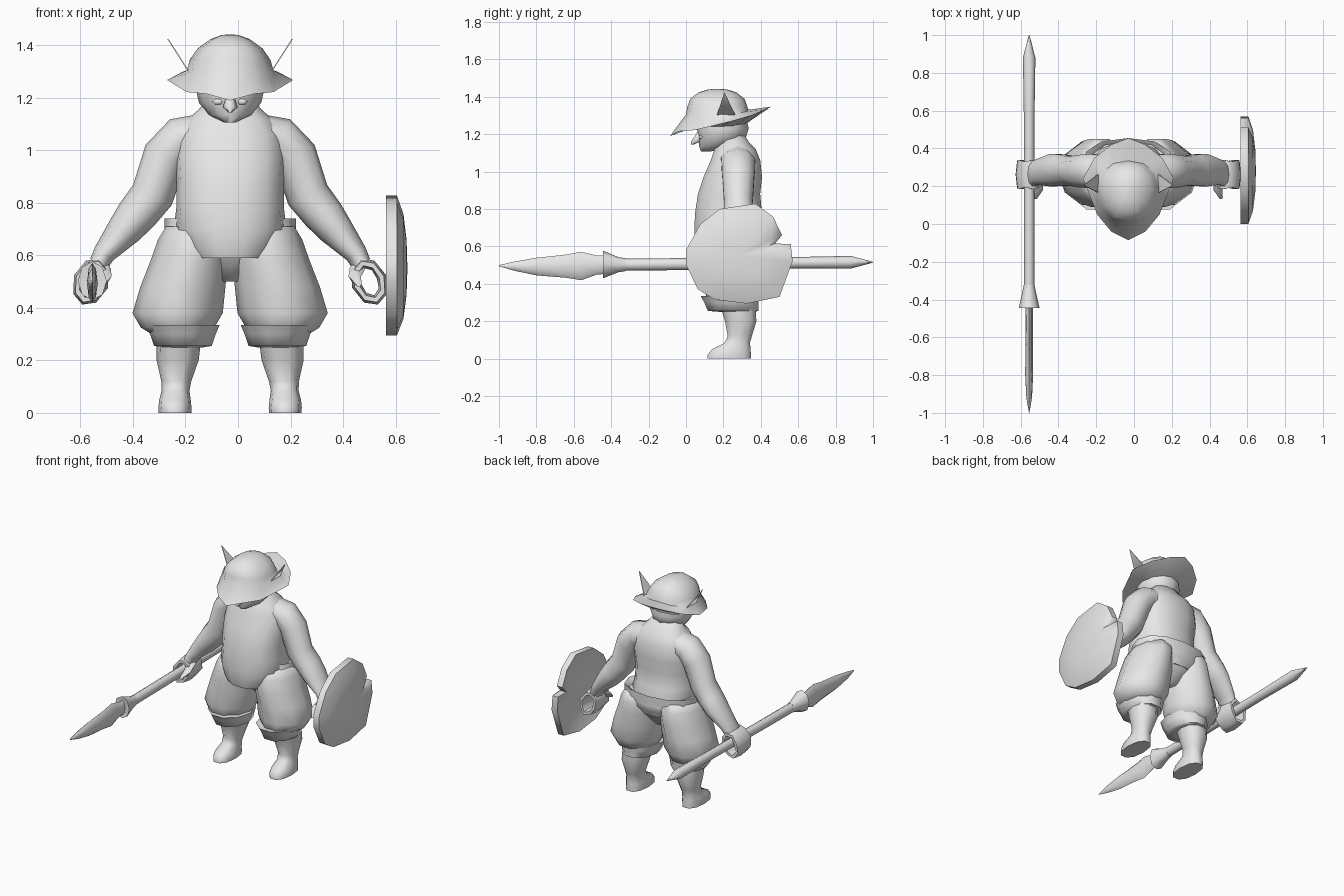
import bpy, bmesh, math
from mathutils import Vector as V

MID = -0.03   # symmetry plane of the figure
grey = bpy.data.materials.new("plain grey")
grey.diffuse_color = (0.8, 0.8, 0.8, 1)


def loft(name, rings, cap=True, closed=False):
    """Skin a list of equal-length point rings."""
    bm = bmesh.new()
    rows = [[bm.verts.new(p) for p in r] for r in rings]
    n = len(rows[0])
    pairs = list(zip(rows, rows[1:]))
    if closed:
        pairs.append((rows[-1], rows[0]))
    for a, b in pairs:
        for i in range(n):
            j = (i + 1) % n
            bm.faces.new((a[i], a[j], b[j], b[i]))
    if cap and not closed:
        bm.faces.new(rows[0])
        bm.faces.new(rows[-1])
    bmesh.ops.recalc_face_normals(bm, faces=bm.faces)
    me = bpy.data.meshes.new(name)
    bm.to_mesh(me)
    bm.free()
    me.materials.append(grey)
    ob = bpy.data.objects.new(name, me)
    bpy.context.collection.objects.link(ob)
    return ob


def oval(c, u, v, n=12, power=1.0):
    """Ring around c spanned by half-axes u and v."""
    c, u, v = V(c), V(u), V(v)
    f = lambda t: math.copysign(abs(t) ** power, t)
    return [c + u * f(math.cos(k)) + v * f(math.sin(k))
            for k in (2 * math.pi * i / n for i in range(n))]


def level(z, x, rx, y0, y1, n=12, power=0.85):
    """Horizontal ring from y0 (front) to y1 (back)."""
    return oval((x, (y0 + y1) / 2, z), (rx, 0, 0), (0, (y1 - y0) / 2, 0), n, power)


def tilted(s, dx, y, z, deg, r, ry, n=10):
    """Ring for a limb, tilted around the y axis, on side s."""
    t = math.radians(deg)
    return oval((MID + s * dx, y, z), (s * r * math.cos(t), 0, r * math.sin(t)), (0, ry, 0), n)


# Torso with belly overhang and neck
loft("torso", [level(z, MID, rx, a, b, 14) for z, rx, a, b in (
    (0.60, 0.12, 0.12, 0.38), (0.59, 0.15, 0.05, 0.42), (0.63, 0.18, 0.04, 0.44),
    (0.70, 0.215, 0.04, 0.445), (0.78, 0.205, 0.045, 0.41), (0.88, 0.205, 0.06, 0.40),
    (0.97, 0.21, 0.09, 0.41), (1.06, 0.20, 0.13, 0.40), (1.12, 0.16, 0.15, 0.375),
    (1.155, 0.12, 0.18, 0.34), (1.20, 0.085, 0.18, 0.31))])

# Trouser seat and flared waistband
loft("trouser_seat", [level(z, MID, rx, a, b) for z, rx, a, b in (
    (0.50, 0.04, 0.22, 0.34), (0.56, 0.12, 0.18, 0.39), (0.64, 0.23, 0.11, 0.45),
    (0.70, 0.24, 0.11, 0.455), (0.72, 0.21, 0.10, 0.44))])
loft("waistband", [level(z, MID, rx, a, b) for z, rx, a, b in (
    (0.68, 0.25, 0.11, 0.455), (0.74, 0.25, 0.14, 0.455),
    (0.73, 0.235, 0.14, 0.44), (0.69, 0.20, 0.12, 0.42))], cap=False)

# Head with pointed chin
loft("head", [level(z, MID, rx, a, b, 12, 1) for z, rx, a, b in (
    (1.107, 0.025, 0.08, 0.13), (1.135, 0.08, 0.07, 0.26), (1.18, 0.118, 0.065, 0.32),
    (1.23, 0.13, 0.06, 0.335), (1.30, 0.12, 0.06, 0.32))])
loft("nose", [level(z, MID, rx, a, b, 6, 1) for z, rx, a, b in (
    (1.145, 0.008, 0.025, 0.045), (1.165, 0.028, 0.025, 0.09),
    (1.19, 0.02, 0.045, 0.09), (1.215, 0.012, 0.06, 0.09))])

# Hat: half outlines mirrored into closed rings
brim = [(0, -0.085, 1.19), (0.09, -0.04, 1.215), (0.165, 0.05, 1.222), (0.24, 0.24, 1.268),
        (0.18, 0.35, 1.30), (0.09, 0.42, 1.33), (0, 0.455, 1.347)]
base = [(0, 0.0, 1.305), (0.09, 0.02, 1.30), (0.145, 0.09, 1.30), (0.165, 0.19, 1.305),
        (0.14, 0.27, 1.31), (0.08, 0.32, 1.32), (0, 0.335, 1.33)]


def hat_ring(half, kx=1, ky=1, z=None):
    full = half + [(-x, y, h) for x, y, h in half[-2:0:-1]]
    return [V((MID + x * kx, 0.17 + (y - 0.17) * ky, h if z is None else z)) for x, y, h in full]


loft("hat", [hat_ring(base, 0.78, 0.78, 1.24), hat_ring(brim), hat_ring(base),
             hat_ring(base, 0.93, 0.96, 1.345), hat_ring(base, 0.75, 0.87, 1.388),
             hat_ring(base, 0.45, 0.6, 1.424), hat_ring(base, 0.2, 0.3, 1.439),
             hat_ring(base, 0.03, 0.05, 1.442)])

for s, side in ((-1, "right"), (1, "left")):
    # Pointed fin beside the hat
    loft(side + "_hat_fin", [[V((MID + s * (x + o), y, z)) for x, y, z in (
        (0.155, 0.165, 1.30), (0.155, 0.265, 1.30), (0.235, 0.205, 1.425))] for o in (0, 0.005)])

    # Eye bump
    loft(side + "_eye", [oval((MID + s * 0.045, y, 1.185), (r, 0, 0), (0, 0, r * 0.6), 6)
                         for y, r in ((0.10, 0.026), (0.075, 0.02), (0.07, 0.008))])

    # Arm
    loft(side + "_arm", [tilted(s, *a) for a in (
        (0.08, 0.27, 1.07, 90, 0.075, 0.09), (0.19, 0.28, 1.045, 62, 0.083, 0.095),
        (0.248, 0.28, 0.975, 32, 0.087, 0.09), (0.296, 0.28, 0.83, 28, 0.083, 0.08),
        (0.355, 0.285, 0.755, 33, 0.078, 0.088), (0.403, 0.285, 0.695, 35, 0.067, 0.09),
        (0.480, 0.275, 0.607, 38, 0.043, 0.07), (0.502, 0.265, 0.565, 35, 0.038, 0.07))])

    # Curled hand: a wide, slanted loop with a hole for a grip, and a thumb
    loop = []
    for i in range(8):
        t = math.pi * i / 4
        p, q = 0.074 * math.cos(t), 0.050 * math.sin(t)   # along and across the hand
        dx, dz = 0.35 * p + 0.94 * q, -0.94 * p + 0.35 * q
        loop.append(tilted(s, 0.53 + dx, 0.262, 0.50 + dz, math.degrees(math.atan2(dz, dx)),
                           0.019, 0.09 - 0.012 * (i % 2), 6))
    loft(side + "_hand", loop, closed=True)
    loft(side + "_thumb", [oval((MID + s * x, y, z), (r, 0, 0), (0, 0.01, r), 6) for x, y, z, r in (
        (0.485, 0.24, 0.55, 0.03), (0.475, 0.18, 0.52, 0.024), (0.49, 0.14, 0.49, 0.01))])

    # Baggy trouser leg
    loft(side + "_trouser_leg", [level(z, MID + s * dx, rx, a, b, 10, 1.08)
                                 for z, dx, rx, a, b in (
        (0.71, 0.135, 0.11, 0.11, 0.44), (0.66, 0.14, 0.135, 0.09, 0.46),
        (0.58, 0.155, 0.148, 0.08, 0.46), (0.48, 0.18, 0.162, 0.09, 0.455),
        (0.38, 0.20, 0.172, 0.09, 0.445), (0.325, 0.20, 0.14, 0.10, 0.42),
        (0.30, 0.20, 0.10, 0.13, 0.37))])

    # Boot cuff, calf and foot
    loft(side + "_boot_cuff", [level(z, MID + s * 0.18, rx, a, b, 10, 1) for z, rx, a, b in (
        (0.335, 0.14, 0.07, 0.40), (0.30, 0.125, 0.09, 0.395),
        (0.255, 0.11, 0.11, 0.395), (0.25, 0.08, 0.17, 0.37))])
    loft(side + "_boot", [level(z, MID + s * dx, rx, a, b, 10, 0.85) for z, dx, rx, a, b in (
        (0.28, 0.195, 0.085, 0.18, 0.375), (0.20, 0.20, 0.08, 0.205, 0.38),
        (0.12, 0.205, 0.057, 0.22, 0.355), (0.085, 0.208, 0.053, 0.205, 0.345),
        (0.05, 0.21, 0.06, 0.135, 0.35), (0.02, 0.21, 0.063, 0.11, 0.352),
        (0.0, 0.21, 0.062, 0.11, 0.352))])


# Spear along y: shaft, flared collar and leaf blade
def rod(name, rows, n):
    loft(name, [oval((-0.555, y, z), (rx, 0, 0), (0, 0, rz), n) for y, z, rx, rz in rows])


rod("spear_shaft", [(1.0, 0.515, 0.002, 0.002), (0.88, 0.515, 0.033, 0.034),
                    (0.55, 0.512, 0.028, 0.030), (-0.02, 0.505, 0.028, 0.032),
                    (-0.34, 0.502, 0.028, 0.032)], 8)
rod("spear_collar", [(-0.32, 0.502, 0.028, 0.034), (-0.36, 0.502, 0.036, 0.040),
                     (-0.445, 0.503, 0.055, 0.074), (-0.44, 0.503, 0.02, 0.03)], 8)
rod("spear_blade", [(-0.42, 0.502, 0.02, 0.05), (-0.475, 0.50, 0.02, 0.05),
                    (-0.56, 0.495, 0.02, 0.076), (-0.64, 0.494, 0.02, 0.062),
                    (-0.80, 0.492, 0.021, 0.047), (-0.92, 0.494, 0.015, 0.024),
                    (-1.0, 0.497, 0.001, 0.003)], 8)

# Battered shield: notched outline, domed outwards
rim = [(0.18, 0.80), (0.37, 0.828), (0.465, 0.76), (0.513, 0.66), (0.476, 0.615), (0.56, 0.612),
       (0.57, 0.52), (0.50, 0.33), (0.326, 0.294), (0.155, 0.315), (0.064, 0.37), (0.0, 0.50),
       (0.0, 0.58), (0.075, 0.717)]


def shield_ring(x, k):
    return [V((x, 0.28 + (y - 0.28) * k, 0.55 + (z - 0.55) * k)) for y, z in rim]


loft("shield", [shield_ring(x, k) for x, k in (
    (0.60, 0.05), (0.597, 0.4), (0.587, 0.75), (0.563, 1.0), (0.605, 1.0),
    (0.63, 0.75), (0.642, 0.4), (0.645, 0.05))])

# Smooth shading with crisp edges
for ob in bpy.context.scene.objects:
    ob.select_set(True)
    bpy.context.view_layer.objects.active = ob
bpy.ops.object.shade_smooth_by_angle(angle=math.radians(65))
